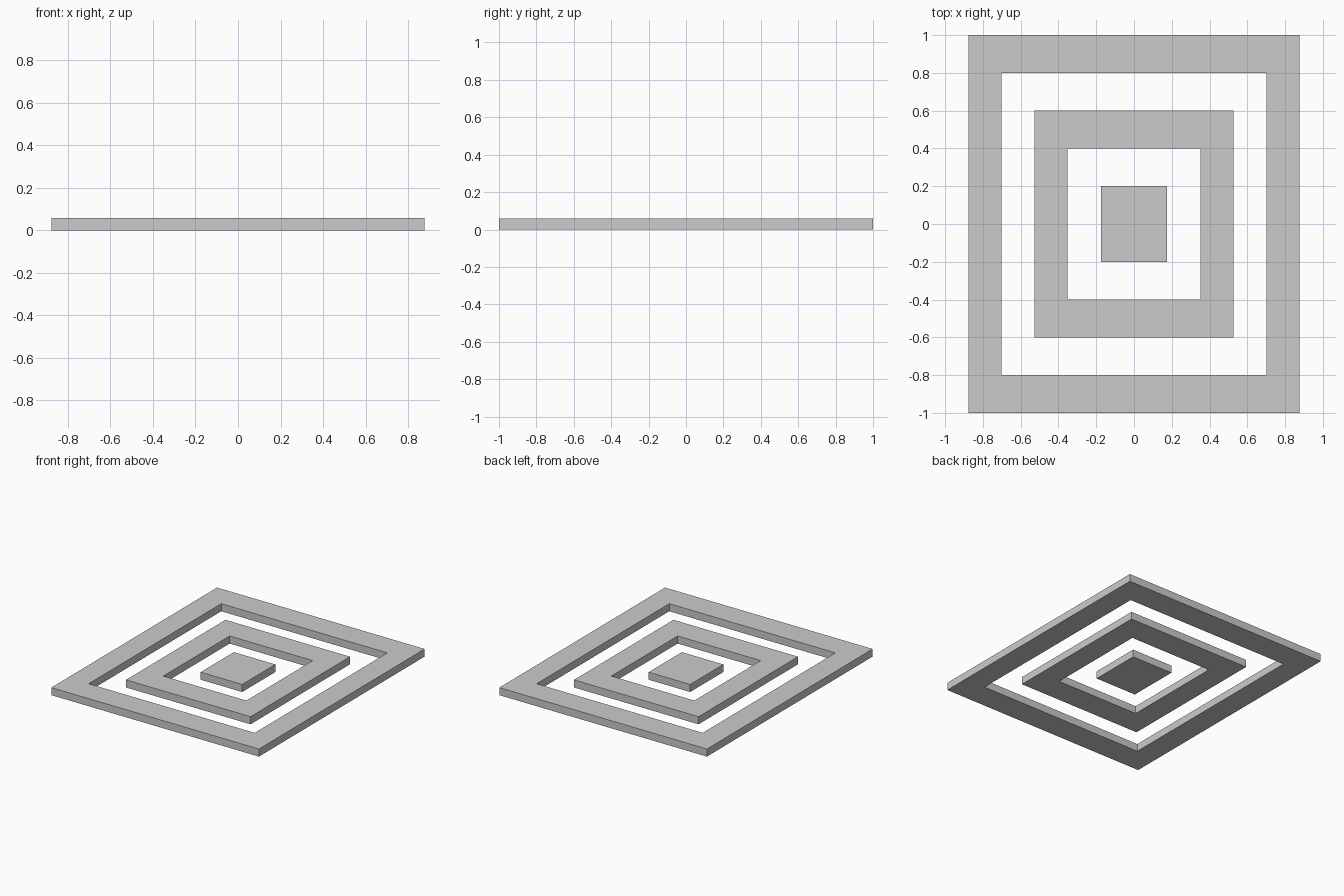
import bpy
import bmesh

if "Cube" in bpy.data.objects:
    bpy.data.objects.remove(bpy.data.objects["Cube"])

HALF_X, HALF_Y, HEIGHT = 0.877, 1.0, 0.058


def loop(bm, scale, z):
    """Rectangle of vertices, scaled from the overall outline."""
    return [bm.verts.new((sx * HALF_X * scale, sy * HALF_Y * scale, z))
            for sx, sy in ((-1, -1), (1, -1), (1, 1), (-1, 1))]


def bridge(bm, a, b):
    for i in range(4):
        j = (i + 1) % 4
        bm.faces.new((a[i], a[j], b[j], b[i]))


def slab(name, outer, inner=0.0):
    """Flat rectangular plate, or a frame when inner is given."""
    bm = bmesh.new()
    low, high = loop(bm, outer, 0), loop(bm, outer, HEIGHT)
    bridge(bm, low, high)
    if inner:
        in_low, in_high = loop(bm, inner, 0), loop(bm, inner, HEIGHT)
        bridge(bm, high, in_high)
        bridge(bm, in_high, in_low)
        bridge(bm, in_low, low)
    else:
        bm.faces.new(high)
        bm.faces.new(low[::-1])
    bmesh.ops.recalc_face_normals(bm, faces=bm.faces)
    mesh = bpy.data.meshes.new(name)
    bm.to_mesh(mesh)
    bm.free()
    obj = bpy.data.objects.new(name, mesh)
    bpy.context.collection.objects.link(obj)
    return obj


# Concentric frames around a solid centre plate
slab("outer_frame", 1.0, 0.8)
slab("middle_frame", 0.6, 0.4)
slab("centre_plate", 0.2)
